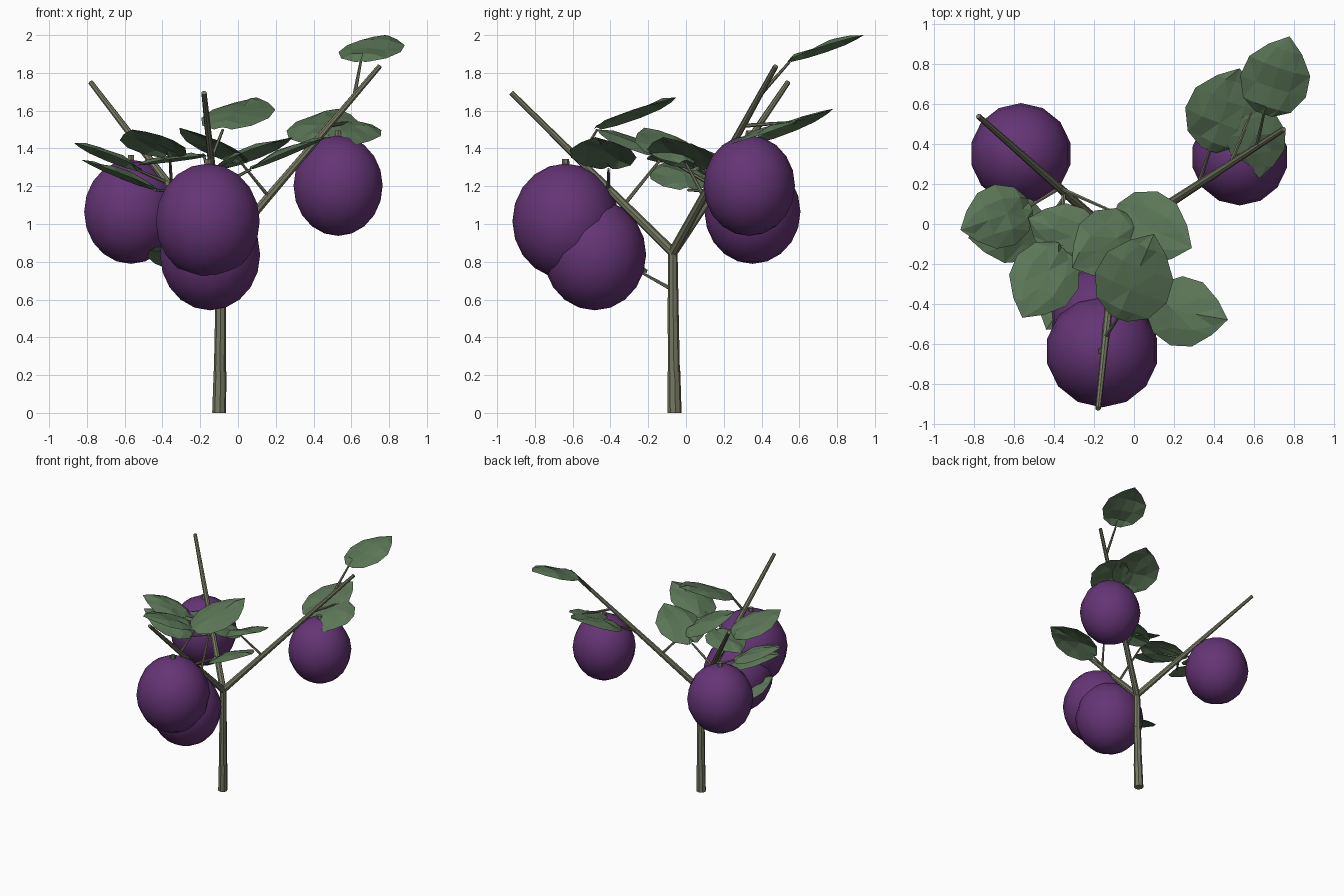
import bpy, bmesh, random
from mathutils import Vector, Matrix

if "Cube" in bpy.data.objects:
    bpy.data.objects.remove(bpy.data.objects["Cube"])

random.seed(4)


def material(name, rgb):
    m = bpy.data.materials.new(name)
    m.diffuse_color = (*rgb, 1)
    m.use_nodes = True
    m.node_tree.nodes["Principled BSDF"].inputs["Base Color"].default_value = m.diffuse_color
    return m


BARK = material("bark", (0.18, 0.19, 0.12))
LEAF = material("leaf_green", (0.105, 0.18, 0.095))
FRUIT = material("fruit_purple", (0.13, 0.035, 0.18))


def finish(bm, name, mat, smooth=False):
    mesh = bpy.data.meshes.new(name)
    bm.to_mesh(mesh)
    bm.free()
    mesh.materials.append(mat)
    for p in mesh.polygons:
        p.use_smooth = smooth
    ob = bpy.data.objects.new(name, mesh)
    bpy.context.collection.objects.link(ob)
    return ob


def rod(name, a, b, r1, r2, sides=8):
    a, b = Vector(a), Vector(b)
    d = b - a
    bm = bmesh.new()
    mat = Matrix.Translation((a + b) / 2) @ d.to_track_quat('Z', 'Y').to_matrix().to_4x4()
    bmesh.ops.create_cone(bm, cap_ends=True, segments=sides, radius1=r1, radius2=r2,
                          depth=d.length, matrix=mat)
    return finish(bm, name, BARK)


def leaf(name, base, tip):
    # ovate blade: a raised midrib with a faceted rim on both sides
    base, tip = Vector(base), Vector(tip)
    d = tip - base
    length = d.length
    side = d.cross(Vector((0, 0, 1))).normalized()
    up = side.cross(d).normalized()
    profile = [(0.0, 0.10), (0.12, 0.29), (0.36, 0.40), (0.62, 0.37), (0.84, 0.20)]
    bm = bmesh.new()
    rows = []
    for u, w in profile:
        row = []
        for k in (-1, -0.5, 0, 0.5, 1):
            lift = 0.03 * (1 - k * k) * (w / 0.4) + random.uniform(-0.012, 0.012) * (abs(k) < 1)
            row.append(bm.verts.new(base + d * u + side * (k * w * length) + up * lift))
        rows.append(row)
    end = bm.verts.new(tip)
    for r0, r1 in zip(rows, rows[1:]):
        for i in range(4):
            bm.faces.new((r0[i], r0[i + 1], r1[i + 1], r1[i]))
    for i in range(4):
        bm.faces.new((rows[-1][i], rows[-1][i + 1], end))
    bmesh.ops.triangulate(bm, faces=bm.faces[:])
    finish(bm, name, LEAF)


def fruit(name, centre, r, rz):
    # slightly tall low-poly plum with a stem knob on top
    bm = bmesh.new()
    bmesh.ops.create_uvsphere(bm, u_segments=14, v_segments=10, radius=1,
                              matrix=Matrix.Translation(centre) @ Matrix.Diagonal((r, r, rz, 1)))
    finish(bm, name, FRUIT, True)
    top = Vector(centre) + Vector((0, 0, rz))
    rod(name + "_stem", top - Vector((0, 0, 0.03)), top + Vector((0, 0, 0.025)), 0.022, 0.018, 6)


# trunk
fork = Vector((-0.09, -0.07, 0.85))
rod("trunk_base", (-0.10, -0.06, 0), (-0.095, -0.064, 0.22), 0.037, 0.034)
rod("trunk_middle", (-0.096, -0.064, 0.2), (-0.092, -0.068, 0.55), 0.032, 0.029)
rod("trunk_top", (-0.092, -0.068, 0.55), fork + Vector((0, 0, 0.02)), 0.029, 0.025)

# three main branches
ends = {"right": Vector((0.75, 0.475, 1.835)),
        "left": Vector((-0.78, 0.54, 1.75)),
        "front": Vector((-0.18, -0.925, 1.695))}
for key, end in ends.items():
    rod("branch_" + key, fork, end, 0.026, 0.014)

# fruits
fruit("fruit_right", (0.53, 0.335, 1.203), 0.242, 0.266)
fruit("fruit_left", (-0.567, 0.352, 1.065), 0.254, 0.276)
fruit("fruit_front", (-0.16, -0.637, 1.015), 0.282, 0.305)
fruit("fruit_low", (-0.148, -0.483, 0.838), 0.272, 0.295)

# leaves with twigs: branch, fraction along it, leaf base, leaf tip
leaves = [
    ("right", 0.84, (0.65, 0.55, 1.86), (0.78, 0.94, 2.0)),
    ("right", 0.49, (0.38, 0.37, 1.43), (0.53, 0.78, 1.61)),
    ("right", 0.68, (0.60, 0.58, 1.54), (0.63, 0.23, 1.42)),
    ("right", 0.30, (0.02, 0.00, 1.32), (-0.31, -0.22, 1.51)),
    ("left", 0.41, (-0.10, 0.06, 1.29), (0.29, -0.12, 1.46)),
    ("left", 0.41, (-0.52, 0.09, 1.28), (-0.87, -0.03, 1.43)),
    ("left", 0.36, (-0.44, 0.01, 1.18), (-0.83, -0.07, 1.34)),
    ("left", 0.38, (-0.36, -0.11, 1.35), (-0.56, -0.47, 1.50)),
    ("front", 0.30, (-0.18, -0.12, 1.36), (-0.53, 0.03, 1.31)),
    ("front", 0.40, (0.07, -0.41, 1.29), (0.47, -0.48, 1.46)),
    ("front", 0.58, (-0.08, -0.47, 1.50), (0.10, -0.05, 1.67)),
    ("trunk", 0.76, (-0.24, -0.23, 0.74), (-0.44, -0.53, 0.88)),
]
for i, (key, t, base, tip) in enumerate(leaves):
    start = fork * t if key == "trunk" else fork.lerp(ends[key], t)
    if key == "trunk":
        start = Vector((-0.091, -0.067, 0.65))
    rod(f"twig_{i}", start, base, 0.011, 0.007, 6)
    leaf(f"leaf_{i}", base, tip)
